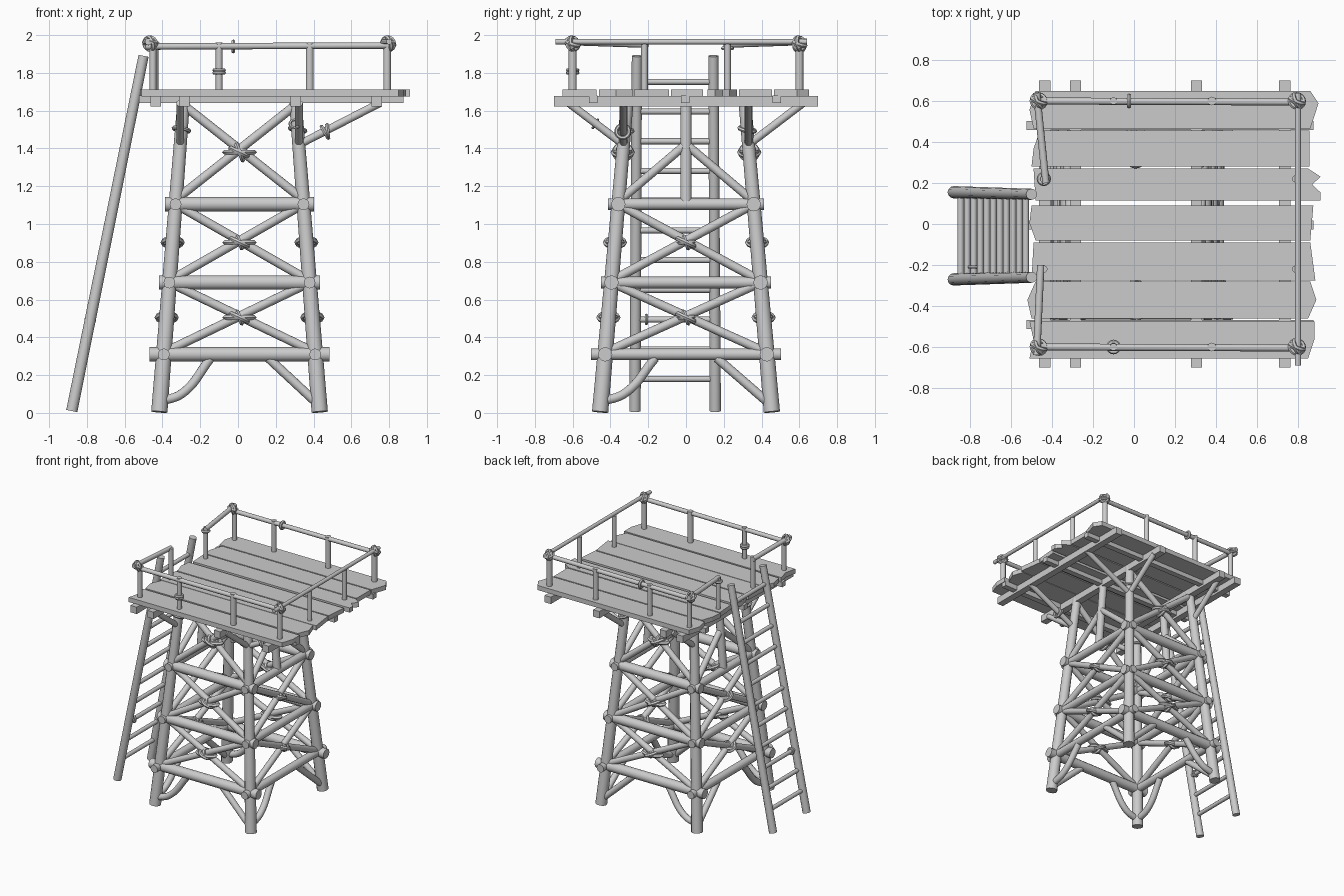
import bpy, bmesh, math
from mathutils import Vector, Matrix

cube = bpy.data.objects.get("Cube")
if cube:
    bpy.data.objects.remove(cube, do_unlink=True)

wood = bpy.data.materials.new("grey_wood")
wood.use_nodes = True
GREY = (0.6, 0.6, 0.6, 1)
wood.diffuse_color = GREY
wood.node_tree.nodes["Principled BSDF"].inputs["Base Color"].default_value = GREY
X, Y, Z = Vector((1, 0, 0)), Vector((0, 1, 0)), Vector((0, 0, 1))


def finish(name, bm, smooth=True):
    mesh = bpy.data.meshes.new(name)
    bmesh.ops.recalc_face_normals(bm, faces=bm.faces)
    bm.to_mesh(mesh)
    bm.free()
    mesh.materials.append(wood)
    ob = bpy.data.objects.new(name, mesh)
    bpy.context.collection.objects.link(ob)
    if smooth:
        bpy.ops.object.select_all(action='DESELECT')
        ob.select_set(True)
        bpy.context.view_layer.objects.active = ob
        bpy.ops.object.shade_smooth_by_angle(angle=math.radians(40))
    return ob


def rod(name, a, b, r0, r1=None, sides=12):
    """Round pole from a to b."""
    a, b = Vector(a), Vector(b)
    d = b - a
    bm = bmesh.new()
    bmesh.ops.create_cone(bm, cap_ends=True, segments=sides, radius1=r0,
                          radius2=r1 or r0, depth=d.length)
    turn = Z.rotation_difference(d).to_matrix().to_4x4()
    bmesh.ops.transform(bm, matrix=Matrix.Translation((a + b) / 2) @ turn, verts=bm.verts)
    return finish(name, bm)


def box(name, center, size):
    bm = bmesh.new()
    bmesh.ops.create_cube(bm, size=1, matrix=Matrix.Translation(center) @ Matrix.Diagonal((*size, 1)))
    return finish(name, bm, False)


def ring(name, center, axis, major, minor=0.011, stretch=1):
    """Rope loop around an axis, optionally stretched sideways."""
    bm = bmesh.new()
    n, m = 16, 6
    turn = Z.rotation_difference(Vector(axis)).to_matrix()
    rows = []
    for i in range(n):
        t = math.tau * i / n
        row = []
        for j in range(m):
            u = math.tau * j / m
            k = major + minor * math.cos(u)
            p = Vector((k * math.cos(t) * stretch, k * math.sin(t), minor * math.sin(u)))
            row.append(bm.verts.new(Vector(center) + turn @ p))
        rows.append(row)
    for i in range(n):
        for j in range(m):
            p, q = rows[i], rows[(i + 1) % n]
            bm.faces.new((p[j], q[j], q[(j + 1) % m], p[(j + 1) % m]))
    return finish(name, bm)


def bent_branch(name, points, r):
    curve = bpy.data.curves.new(name, 'CURVE')
    curve.dimensions = '3D'
    curve.bevel_depth, curve.bevel_resolution = r, 3
    curve.use_fill_caps = True
    sp = curve.splines.new('BEZIER')
    sp.bezier_points.add(len(points) - 1)
    for bp, p in zip(sp.bezier_points, points):
        bp.co = p
        bp.handle_left_type = bp.handle_right_type = 'AUTO'
    curve.materials.append(wood)
    ob = bpy.data.objects.new(name, curve)
    bpy.context.collection.objects.link(ob)


# Leaning legs
def leg_at(sx, sy, z):
    t = z / 1.66
    return Vector((0.008 + sx * (0.425 - 0.13 * t), sy * (0.455 - 0.145 * t), z))


CORNERS = [(-1, -1), (1, -1), (1, 1), (-1, 1)]
for sx, sy in CORNERS:
    rod("leg", leg_at(sx, sy, 0.005), leg_at(sx, sy, 1.66), 0.043, 0.033)

# Four braced sides of the tower
LEVELS = (0.31, 0.69, 1.105)
for i in range(4):
    c0, c1 = CORNERS[i], CORNERS[(i + 1) % 4]
    if i > 1:
        c0, c1 = c1, c0
    along, out = (X, Y) if i % 2 == 0 else (Y, X)
    front = i % 2 == 0
    for z in LEVELS:
        a, b = leg_at(*c0, z), leg_at(*c1, z)
        over = along * (0.075 if z < 0.5 else 0.055)
        rod("cross_beam", a - over, b + over, 0.038 if front else 0.031)
    spans = list(zip(LEVELS, LEVELS[1:])) + ([(1.12, 1.63)] if front else [])
    for lo, hi in spans:
        for p, q in ((c0, c1), (c1, c0)):
            rod("diagonal_brace", leg_at(*p, lo + 0.01), leg_at(*q, hi), 0.024)
        ends = [leg_at(*c, (lo + hi) / 2 + 0.005) for c in (c0, c1)]
        mid = (ends[0] + ends[1]) / 2
        tall = lo > 1
        ring("brace_lashing", mid, Z, 0.04, 0.014, 1.7 if front else 1)
        ring("brace_lashing", mid, Z + along * 0.45, 0.05, 0.014)
        ring("brace_lashing", mid, along + Z * 0.4, 0.045 if tall else 0.032, 0.013)
    # Foot braces: one bent, one straight
    f0, f1 = leg_at(*c0, 0.06), leg_at(*c1, 0.04)
    k0, k1 = leg_at(*c0, 0.29), leg_at(*c1, 0.29)
    bent_branch("bent_foot_brace", [f0, f0.lerp(k1, 0.14) + Z * 0.01, k0.lerp(k1, 0.31)], 0.025)
    rod("foot_brace", f1, k1.lerp(k0, 0.31), 0.024)
    # Ladder side and its opposite carry a middle post with two struts
    if not front:
        low = (leg_at(*c0, 1.12) + leg_at(*c1, 1.12)) / 2
        high = (leg_at(*c0, 1.66) + leg_at(*c1, 1.66)) / 2
        rod("middle_post", low, high, 0.03)
        for c in (c0, c1):
            rod("post_strut", leg_at(*c, 1.12), low.lerp(high, 0.56), 0.023)

# Struts under the overhang
for sx, sy in CORNERS:
    a = leg_at(sx, sy, 1.42)
    tip = Vector((a.x, sy * 0.62, 1.64))
    rod("overhang_strut", a, tip, 0.021)
    if sx > 0:
        tip = Vector((0.75, a.y, 1.64))
        rod("overhang_strut", a, tip, 0.021)
ring("strut_lashing", (0.46, -0.335, 1.485), (0.6, 0, 0.35), 0.034)
ring("strut_lashing", (0.475, -0.335, 1.49), (0.9, 0, 0.1), 0.034)
ring("strut_lashing", (0.3, -0.48, 1.53), (0, -0.8, 0.5), 0.025, 0.008)
for sx, sy in ((-1, -1), (1, 1)):
    ring("leg_lashing", leg_at(sx, sy, 1.5), (0.2, 0.2, 1), 0.042, 0.011)

# Platform joists, bearers and planks
for x in (-0.435, -0.285, 0.305, 0.735):
    box("joist", (x, 0, 1.65), (0.055, 1.4, 0.055))
for y in (-0.49, -0.005, 0.48):
    box("bearer", (0.175, y, 1.66), (1.4, 0.045, 0.04))


def plank(y0, y1, lefts, rights):
    """Board whose two ends follow the given x values."""
    bm = bmesh.new()
    n = len(lefts) - 1
    outline = [(x, y0 + (y1 - y0) * i / n) for i, x in enumerate(lefts)]
    n = len(rights) - 1
    outline += [(x, y0 + (y1 - y0) * i / n) for i, x in reversed(list(enumerate(rights)))]
    face = bm.faces.new([bm.verts.new((x, y, 1.675)) for x, y in outline])
    new = bmesh.ops.extrude_face_region(bm, geom=[face])["geom"]
    bmesh.ops.translate(bm, vec=Z * 0.037, verts=[v for v in new if isinstance(v, bmesh.types.BMVert)])
    finish("plank", bm, False)


plank(0.465, 0.65, (-0.49, -0.51, -0.48), (0.86, 0.88, 0.9, 0.86))
plank(0.28, 0.455, (-0.5, -0.49, -0.46), (0.855, 0.855))
plank(0.115, 0.27, (-0.48, -0.49), (0.91, 0.91, 0.87, 0.91, 0.85))
plank(-0.08, 0.09, (-0.48, -0.51, -0.5), (0.86, 0.875))
plank(-0.275, -0.09, (-0.5, -0.49), (0.885, 0.86))
plank(-0.46, -0.28, (-0.5, -0.52, -0.48), (0.85, 0.89, 0.86))
plank(-0.655, -0.475, (-0.51, -0.49, -0.51), (0.85, 0.88, 0.88))

# Railing posts, rails and lashings
for sy in (-1, 1):
    y = sy * 0.6
    for x in (-0.45, -0.1, 0.38, 0.79):
        rod("railing_post", (x, y, 1.69), (x, y, 1.96), 0.018 if x < 0 else 0.021)
    rod("long_rail", (-0.49, y, 1.94), (0.83, y - 0.005, 1.945), 0.017)
    rod("gate_rail", (-0.475, sy * 0.64, 1.965), (-0.43 if sy > 0 else -0.455, sy * 0.2, 1.95), 0.018)
    for x in (-0.44, 0.79):
        rod("gate_post", (x, sy * 0.22, 1.69), (x, sy * 0.22, 1.96), 0.018)
    for x in (-0.465, 0.795):
        for axis in ((1, 0.5, 0.3), (0.4, 1, 0.2), (0.2, 0.3, 1)):
            ring("corner_lashing", (x, y, 1.955), axis, 0.033, 0.012)
rod("end_rail", (0.8, -0.69, 1.965), (0.8, 0.64, 1.965), 0.015)
for z in (1.8, 1.815):
    ring("post_lashing", (-0.1, -0.6, z), Z, 0.025)
ring("rail_lashing", (-0.025, 0.6, 1.94), X, 0.026)
ring("gate_lashing", (-0.44, 0.22, 1.93), Z, 0.024)

# Ladder
LOW, HIGH = Vector((-0.88, 0, 0.01)), Vector((-0.5, 0, 1.89))
for y0, y1 in ((-0.27, -0.26), (0.155, 0.145)):
    rod("ladder_rail", LOW + Y * y0, HIGH + Y * y1, 0.03, 0.027)
for i in range(11):
    p = LOW.lerp(HIGH, 0.09 + i * 0.0837)
    rod("ladder_rung", p - Y * 0.27, p + Y * 0.155, 0.016, sides=10)
ring("rung_lashing", LOW.lerp(HIGH, 0.258) - Y * 0.21, Y, 0.022, 0.009)
